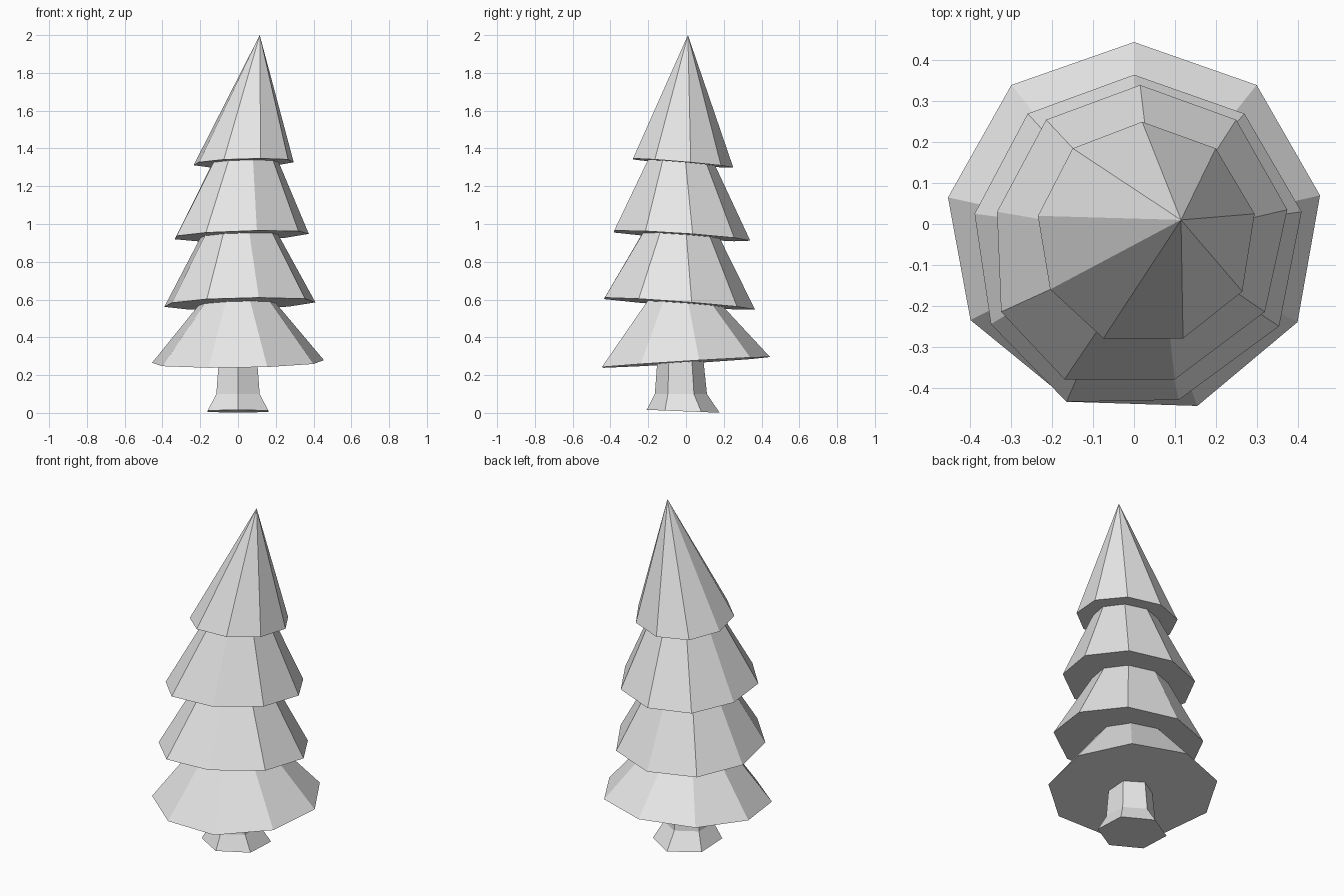
import bpy
import bmesh
from math import cos, sin, radians
from mathutils import Vector

cube = bpy.data.objects.get("Cube")
if cube:
    bpy.data.objects.remove(cube, do_unlink=True)

# One plain material for the whole tree
grey = bpy.data.materials.new("plain_light_grey")
grey.use_nodes = True
colour = (0.8, 0.8, 0.8, 1)
grey.diffuse_color = colour
grey.node_tree.nodes["Principled BSDF"].inputs["Base Color"].default_value = colour


def tilted(points, height, tilt_x, tilt_y):
    """Lift a flat outline onto a slightly leaning plane."""
    return [Vector((x, y, height + tilt_x * x + tilt_y * y)) for x, y in points]


def shrunk(points, factor, centre):
    """Copy an outline at a smaller size around a new centre."""
    count = len(points)
    mid_x = sum(p[0] for p in points) / count
    mid_y = sum(p[1] for p in points) / count
    return [(centre[0] + (x - mid_x) * factor, centre[1] + (y - mid_y) * factor)
            for x, y in points]


def loft(name, rings, tip=None):
    """Join closed rings from bottom to top, ending in a cap or a point."""
    bm = bmesh.new()
    loops = [[bm.verts.new(co) for co in ring] for ring in rings]
    count = len(loops[0])
    for low, high in zip(loops, loops[1:]):
        for i in range(count):
            j = (i + 1) % count
            bm.faces.new((low[i], low[j], high[j], high[i]))
    bm.faces.new(loops[0][::-1])
    if tip:
        point = bm.verts.new(tip)
        for i in range(count):
            bm.faces.new((loops[-1][i], loops[-1][(i + 1) % count], point))
    else:
        bm.faces.new(loops[-1])
    bmesh.ops.recalc_face_normals(bm, faces=bm.faces[:])
    mesh = bpy.data.meshes.new(name)
    bm.to_mesh(mesh)
    bm.free()
    mesh.materials.append(grey)
    tree_part = bpy.data.objects.new(name, mesh)
    bpy.context.collection.objects.link(tree_part)
    return tree_part


def hexagon(radius, centre_y):
    """Six-sided trunk section with a corner facing front and back."""
    return [(0.96 * radius * cos(radians(a)), centre_y + radius * sin(radians(a)))
            for a in range(30, 390, 60)]


# Hand-cut nine-sided hems, counter-clockwise from the back corner
lowest_hem = [(0, .445), (-.3, .34), (-.455, .065), (-.4, -.235), (-.155, -.435),
              (.155, -.445), (.4, -.24), (.455, .07), (.3, .34)]
lower_hem = [(0, .365), (-.26, .27), (-.39, .025), (-.35, -.245), (-.165, -.435),
             (.11, -.43), (.355, -.25), (.41, .03), (.27, .27)]
upper_hem = [(.015, .34), (-.215, .255), (-.335, .03), (-.325, -.215), (-.17, -.38),
             (.1, -.38), (.32, -.215), (.375, .035), (.25, .255)]
top_hem = [(.02, .25), (-.15, .185), (-.235, .02), (-.205, -.16), (-.075, -.28),
           (.12, -.28), (.265, -.165), (.295, .025), (.2, .185)]

# Trunk with flared foot
loft("trunk", [
    tilted(hexagon(.193, -.015), .008, 0, -.04),
    tilted(hexagon(.138, -.027), .1, 0, 0),
    tilted(hexagon(.12, -.03), .3, 0, 0),
])

# Skirts of foliage: hem, height, tilts, then neck scale, centre and height
skirts = {
    "lowest_foliage": (lowest_hem, .268, .015, .062, .36, (0, -.025), .625),
    "lower_foliage": (lower_hem, .575, .03, -.075, .45, (.005, -.035), .985),
    "upper_foliage": (upper_hem, .935, .04, -.07, .435, (.035, -.035), 1.37),
}
for name, (hem, low, tilt_x, tilt_y, neck, centre, high) in skirts.items():
    loft(name, [tilted(hem, low, tilt_x, tilt_y),
                tilted(shrunk(hem, neck, centre), high, 0, 0)])

# Leaning pointed crown
loft("top_foliage", [tilted(top_hem, 1.32, .03, -.085)], tip=(.115, .01, 2))
